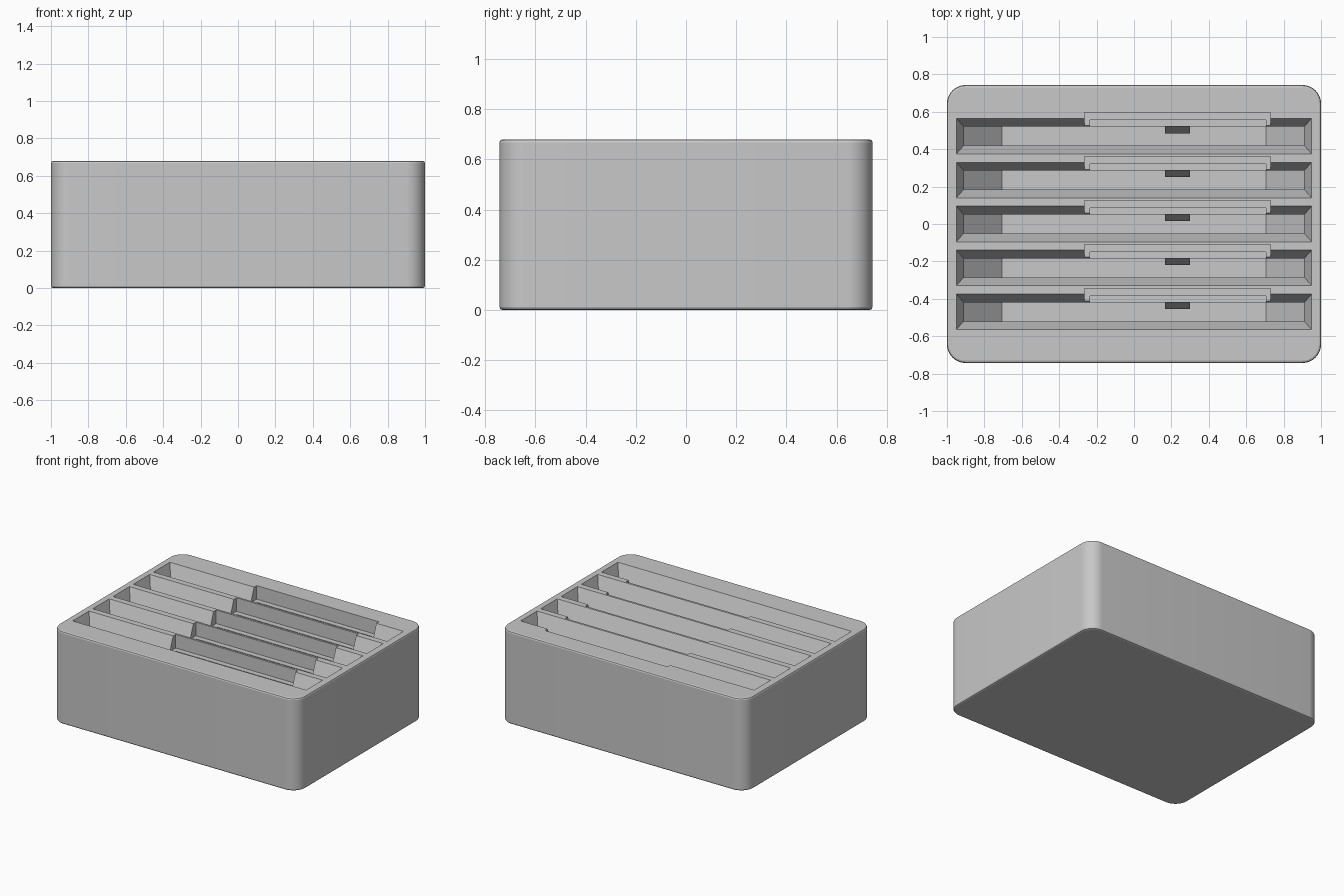
import bpy, bmesh, math

cube = bpy.data.objects.get("Cube")
if cube:
    bpy.data.objects.remove(cube, do_unlink=True)

grey = bpy.data.materials.new("plain_grey")
grey.use_nodes = True
colour = (0.58, 0.58, 0.58, 1)
grey.diffuse_color = colour
grey.node_tree.nodes["Principled BSDF"].inputs["Base Color"].default_value = colour

HEIGHT, PITCH, FLOOR, THROAT = 0.68, 0.235, 0.12, 0.56


def make(name, bm):
    bmesh.ops.recalc_face_normals(bm, faces=bm.faces)
    mesh = bpy.data.meshes.new(name)
    bm.to_mesh(mesh)
    bm.free()
    mesh.materials.append(grey)
    obj = bpy.data.objects.new(name, mesh)
    bpy.context.collection.objects.link(obj)
    return obj


def hull(name, points):
    """Closed convex solid around the given points."""
    bm = bmesh.new()
    for p in points:
        bm.verts.new(p)
    bmesh.ops.convex_hull(bm, input=bm.verts)
    bmesh.ops.dissolve_limit(bm, angle_limit=0.01, verts=bm.verts, edges=bm.edges)
    return make(name, bm)


def rect(x0, x1, y0, y1, z):
    return [(x, y, z) for x in (x0, x1) for y in (y0, y1)]


def box(name, x0, x1, y0, y1, z0, z1):
    return hull(name, rect(x0, x1, y0, y1, z0) + rect(x0, x1, y0, y1, z1))


# Rounded case with softened rims
body = box("case", -1, 1, -0.743, 0.743, 0, HEIGHT)
bm = bmesh.new()
bm.from_mesh(body.data)
upright = [e for e in bm.edges if abs(e.verts[0].co.z - e.verts[1].co.z) > 0.1]
bmesh.ops.bevel(bm, geom=upright, offset=0.1, segments=10, profile=0.5, affect='EDGES')
rims = [e for e in bm.edges if abs(e.verts[0].co.z - e.verts[1].co.z) < 0.001]
bmesh.ops.bevel(bm, geom=rims, offset=0.012, segments=2, profile=0.5, affect='EDGES')
bm.to_mesh(body.data)
bm.free()


def slot_cutters(c):
    """Flared mouth, deep slot with sloped ends, and stepped notch in the back wall."""
    k = 1.5                                     # mouth carried above the rim
    hx, hy = 0.91 + 0.04 * k, 0.05 + 0.045 * k
    yield hull("mouth_cutter",
               rect(-0.91, 0.91, c - 0.05, c + 0.05, THROAT)
               + rect(-hx, hx, c - hy, c + hy, THROAT + 0.12 * k))
    yield hull("slot_cutter",
               rect(-0.705, 0.705, c - 0.05, c + 0.05, FLOOR)
               + rect(-0.91, 0.91, c - 0.05, c + 0.05, FLOOR + 0.22)
               + rect(-0.91, 0.91, c - 0.05, c + 0.05, THROAT + 0.03))
    yield box("notch_cutter", -0.265, 0.73, c, c + 0.125, 0.58, HEIGHT + 0.1)
    yield box("pocket_cutter", -0.235, 0.705, c, c + 0.085, 0.44, HEIGHT + 0.08)


bpy.context.view_layer.objects.active = body
for i in range(5):
    c = (2 - i) * PITCH
    for cutter in list(slot_cutters(c)):
        mod = body.modifiers.new("cut", 'BOOLEAN')
        mod.operation, mod.solver, mod.object = 'DIFFERENCE', 'EXACT', cutter
        bpy.ops.object.modifier_apply(modifier=mod.name)
        bpy.data.objects.remove(cutter, do_unlink=True)
    # Small retaining wedge on the back wall of each slot
    hull(f"retaining_clip_{i + 1}",
         [(x, c + y, z) for x in (0.165, 0.3)
          for y, z in ((0.06, 0.42), (0.05, 0.42), (0.015, 0.3), (0.05, 0.26), (0.06, 0.26))])

bpy.ops.object.select_all(action='DESELECT')
body.select_set(True)
bpy.ops.object.shade_smooth_by_angle(angle=math.radians(18))
